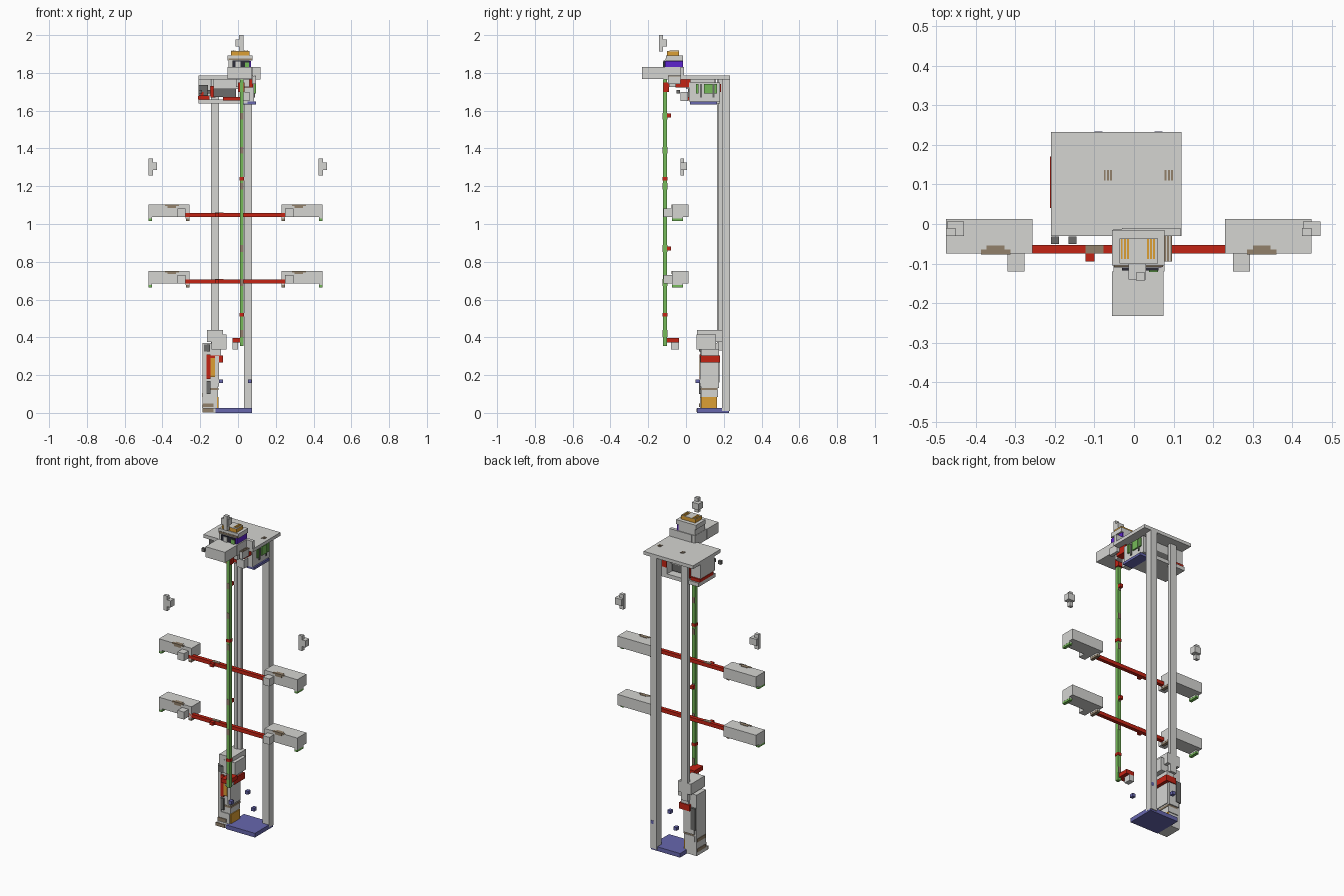
import bpy

old_cube = bpy.data.objects.get("Cube")
if old_cube:
    bpy.data.objects.remove(old_cube, do_unlink=True)


def make_material(name, red_part, green_part, blue_part):
    colour = (red_part, green_part, blue_part, 1)
    mat = bpy.data.materials.new(name)
    mat.use_nodes = True
    mat.diffuse_color = colour
    shader = next(n for n in mat.node_tree.nodes if n.type == "BSDF_PRINCIPLED")
    shader.inputs["Base Color"].default_value = colour
    return mat


grey = make_material("light grey", .66, .66, .64)
dark = make_material("dark grey", .15, .15, .145)
red = make_material("brick red", .55, .017, .007)
green = make_material("leaf green", .18, .5, .1)
gold = make_material("gold", .72, .35, .035)
brown = make_material("taupe brown", .29, .22, .145)
blue = make_material("slate blue", .135, .135, .42)
violet = make_material("violet", .11, .018, .62)
navy = make_material("dark navy", .025, .025, .04)


def add_box(name, material, x, y, z):
    """Box from its span along each axis."""
    corners = [(a, b, c) for a in x for b in y for c in z]
    faces = [(0, 1, 3, 2), (4, 6, 7, 5), (0, 4, 5, 1),
             (2, 3, 7, 6), (0, 2, 6, 4), (1, 5, 7, 3)]
    mesh = bpy.data.meshes.new(name)
    mesh.from_pydata(corners, [], faces)
    mesh.materials.append(material)
    obj = bpy.data.objects.new(name, mesh)
    bpy.context.collection.objects.link(obj)


def around(centre, size):
    """Span of the given size around a centre."""
    return (centre - size / 2, centre + size / 2)


def add_stripes(name, material, centre, pitch, y, z):
    """Three thin stripes side by side along x."""
    for step in (-1, 0, 1):
        add_box(name, material, around(centre + step * pitch, pitch * .6), y, z)


# Roof, base and the two posts
add_box("roof_plate", grey, x=(-.21, .12), y=(-.03, .233), z=(1.765, 1.785))
for vent_x in (-.066, .088):
    add_stripes("roof_vent", brown, vent_x, .008, y=(.11, .136), z=(1.784, 1.787))
add_box("base_plate", blue, x=(-.12, .073), y=(.057, .228), z=(0, .025))
add_box("left_post", grey, x=(.032, .074), y=(.19, .233), z=(.01, 1.77))
add_box("right_post_web", grey, x=(-.143, -.122), y=(.165, .19), z=(.33, 1.77))
add_box("right_post_flange", grey, x=(-.122, -.1), y=(.17, .19), z=(.33, 1.77))

# Four small sensor cubes above the base
for cube_x in (-.09, .062):
    for cube_y in (.063, .222):
        add_box("sensor_cube", blue, x=around(cube_x, .02),
                y=around(cube_y, .024), z=around(.168, .02))

# Lower machine
add_box("machine_foot", grey, x=(-.187, -.1), y=(.06, .165), z=(.003, .025))
add_box("machine_tank", grey, x=(-.165, -.11), y=(.075, .165), z=(.025, .085))
add_box("machine_gold_side", gold, x=(-.11, -.102), y=(.08, .165), z=(.027, .083))
add_box("machine_lower_body", grey, x=(-.175, -.105), y=(.08, .17), z=(.085, .12))
add_box("machine_seam", brown, x=(-.17, -.102), y=(.078, .168), z=(.12, .132))
add_box("machine_body", grey, x=(-.175, -.105), y=(.08, .175), z=(.132, .268))
add_box("machine_upper_body", grey, x=(-.175, -.115), y=(.08, .165), z=(.268, .37))
add_box("machine_side_wall", grey, x=(-.187, -.165), y=(.075, .165), z=(.025, .37))
add_box("machine_top_box", grey, x=(-.165, -.08), y=(.057, .19), z=(.375, .44))
add_box("machine_shelf", grey, x=(-.14, -.06), y=(.055, .16), z=(.335, .415))
add_box("machine_bracket", grey, x=(-.14, -.09), y=(.08, .175), z=(.305, .335))
add_box("machine_red_band", red, x=(-.15, -.08), y=(.077, .18), z=(.268, .305))
add_box("machine_red_panel", red, x=(-.166, -.146), y=(.071, .08), z=(.18, .31))
add_box("machine_gold_panel", gold, x=(-.146, -.122), y=(.071, .08), z=(.19, .29))
add_box("machine_side_box", grey, x=(-.122, -.1), y=(.073, .165), z=(.14, .3))
add_box("machine_back_panel", dark, x=(-.185, -.153), y=(.165, .178), z=(.16, .29))
add_box("machine_front_vent", dark, x=(-.166, -.146), y=(.07, .08), z=(.1, .17))
add_box("machine_top_vent", dark, x=(-.18, -.148), y=(.07, .08), z=(.325, .362))
add_box("machine_front_strip", brown, x=(-.187, -.13), y=(.055, .062), z=(.004, .024))
add_box("machine_front_label", brown, x=(-.185, -.13), y=(.07, .076), z=(.03, .05))
for band_z in (.035, .095):
    add_box("machine_side_band", brown, x=(-.19, -.186), y=(.08, .16),
            z=around(band_z, .02))

# Vertical rod with painted marks, clips and foot
add_box("rod", green, x=(.01, .03), y=(-.122, -.1), z=(.355, 1.765))
for mark_z in (.42, .69, .87, 1.2, 1.39, 1.57):
    add_box("rod_mark", brown, x=around(.02, .018), y=around(-.111, .025),
            z=around(mark_z, .035))
for stop_z in (.52, 1.24):
    add_box("rod_stop", red, x=around(.02, .024), y=around(-.111, .026),
            z=around(stop_z, .018))
for clip_z in (.87, 1.575):
    add_box("rod_clip", red, x=around(.02, .02), y=(-.1, -.08), z=around(clip_z, .02))
add_box("rod_foot", red, x=(-.03, .022), y=(-.12, -.037), z=(.372, .397))
add_box("rod_foot_block", grey, x=(-.03, .0), y=(-.08, -.037), z=(.335, .372))

# Two cross arms with a case at each end
for arm_z in (.695, 1.047):
    floor, top = arm_z - .01, arm_z + .055
    add_box("arm_bar", red, x=(-.28, .25), y=(-.075, -.053), z=around(arm_z, .022))
    add_box("arm_clip", red, x=(-.122, -.1), y=(-.095, -.075), z=around(arm_z, .02))
    add_box("arm_label", brown, x=(-.122, -.077), y=around(-.064, .021),
            z=(arm_z + .01, arm_z + .013))
    for side, shift in ((-1, -.027), (1, 0)):
        def span(inner, outer):
            return sorted((side * inner + shift, side * outer + shift))
        add_box("arm_case", grey, x=span(.23, .448), y=(-.075, .012), z=(floor, top))
        add_box("arm_case_block", grey, x=span(.25, .293), y=(-.12, -.075),
                z=(floor, arm_z + .035))
        add_box("arm_inlay", brown, x=span(.285, .36), y=(-.077, -.065),
                z=(top - .006, top + .002))
        add_box("arm_inlay_top", brown, x=span(.3, .345), y=(-.065, -.054),
                z=(top - .006, top + .002))
        add_box("arm_inlay_front", brown, x=span(.3, .345), y=(-.077, -.07),
                z=(top - .016, top - .006))
        for foot, foot_colour in ((.24, brown), (.438, green)):
            add_box("arm_foot", grey, x=around(side * foot + shift, .02),
                    y=(-.075, -.015), z=(floor - .008, floor))
            add_box("arm_foot_pad", foot_colour, x=around(side * foot + shift, .018),
                    y=(-.075, -.015), z=(floor - .02, floor - .008))

# Floating brackets: a tall plate with a cross block
for bracket_x in (-.475, .425):
    add_box("side_bracket_plate", grey, x=(bracket_x, bracket_x + .024),
            y=(-.03, -.01), z=(1.258, 1.348))
    add_box("side_bracket_block", grey, x=(bracket_x + .002, bracket_x + .046),
            y=(-.03, .006), z=(1.285, 1.325))
add_box("top_bracket_plate", grey, x=(.005, .028), y=(-.143, -.122), z=(1.912, 2))
add_box("top_bracket_block", grey, x=(-.014, .03), y=(-.14, -.1), z=(1.94, 1.978))

# Head above the rod
add_box("head_front_box", grey, x=(-.055, .075), y=(-.232, -.12), z=(1.767, 1.83))
add_box("head_body", grey, x=(-.052, .077), y=(-.12, -.012), z=(1.765, 1.83))
add_box("head_wing", grey, x=(-.03, .118), y=(-.03, -.01), z=(1.785, 1.83))
add_box("head_core", grey, x=(-.05, .062), y=(-.11, -.015), z=(1.83, 1.866))
add_box("head_violet_panel", violet, x=(.062, .07), y=(-.11, -.016), z=(1.83, 1.863))
add_box("head_navy_panel", navy, x=(-.03, .062), y=(-.118, -.11), z=(1.832, 1.865))
add_box("head_green_chip", green, x=(.038, .06), y=(-.121, -.117), z=(1.83, 1.855))
add_box("head_grey_chip", grey, x=(-.012, .012), y=(-.121, -.117), z=(1.83, 1.86))
add_box("head_cap", grey, x=(-.055, .077), y=(-.105, -.015), z=(1.866, 1.893))
add_box("head_cap_line", brown, x=(-.05, .073), y=(-.108, -.104), z=(1.867, 1.877))
add_box("head_gold_block", gold, x=(-.036, .06), y=(-.1, -.037), z=(1.893, 1.914))
add_box("head_gold_cover", grey, x=(-.036, .06), y=(-.1, -.037), z=(1.914, 1.916))
for strip_x in (-.023, .043):
    add_stripes("head_gold_strip", gold, strip_x, .008, y=(-.088, -.038),
                z=(1.915, 1.918))
add_box("head_side_block", grey, x=(.075, .096), y=(-.095, -.03), z=(1.74, 1.783))
add_stripes("head_side_stripe", brown, .086, .008, y=(-.095, -.03), z=(1.782, 1.785))
add_box("head_red_clamp", red, x=(0, .035), y=(-.118, -.09), z=(1.7, 1.75))
add_box("head_red_arm", red, x=(.03, .08), y=(-.055, .025), z=(1.722, 1.765))
add_box("head_neck", grey, x=(-.01, .06), y=(-.09, -.02), z=(1.725, 1.767))

# Mechanism hanging below the roof
add_box("mechanism_tray", grey, x=(-.21, .05), y=(.02, .18), z=(1.637, 1.66))
add_box("mechanism_blue_pan", blue, x=(.03, .094), y=(.02, .165), z=(1.633, 1.648))
add_box("mechanism_side_rail", red, x=(-.212, -.15), y=(.04, .17), z=(1.66, 1.678))
add_box("mechanism_front_rail", red, x=(-.08, .01), y=(.0, .03), z=(1.655, 1.672))
add_box("mechanism_side_box", grey, x=(-.21, -.145), y=(.03, .16), z=(1.678, 1.765))
add_box("mechanism_side_vent", dark, x=(-.208, -.158), y=(.022, .03), z=(1.68, 1.735))
add_box("mechanism_red_chip", red, x=(-.198, -.182), y=(.017, .023), z=(1.678, 1.7))
for grille_x in (-.2, -.155):
    add_box("mechanism_grille", dark, x=around(grille_x, .02), y=(-.05, -.032),
            z=(1.69, 1.71))
add_box("mechanism_block", grey, x=(-.13, .03), y=(.0, .15), z=(1.715, 1.765))
add_box("mechanism_core", dark, x=(-.13, -.01), y=(.01, .15), z=(1.672, 1.715))
add_box("mechanism_front_step", grey, x=(.01, .06), y=(-.03, .01), z=(1.65, 1.7))
add_box("mechanism_gear_case", grey, x=(.0, .085), y=(.015, .18), z=(1.648, 1.75))
for pad_y, pad_width in ((.06, .014), (.118, .045), (.158, .014)):
    add_box("mechanism_green_pad", green, x=(.08, .094), y=around(pad_y, pad_width),
            z=(1.69, 1.742))
for slot_y in (.08, .145):
    add_box("mechanism_slot", dark, x=(.08, .09), y=around(slot_y, .01),
            z=(1.67, 1.74))
add_box("mechanism_red_latch", red, x=(-.145, -.12), y=(.15, .175), z=(1.67, 1.73))
add_box("mechanism_back_latch", red, x=(.0, .03), y=(.178, .186), z=(1.7, 1.74))
